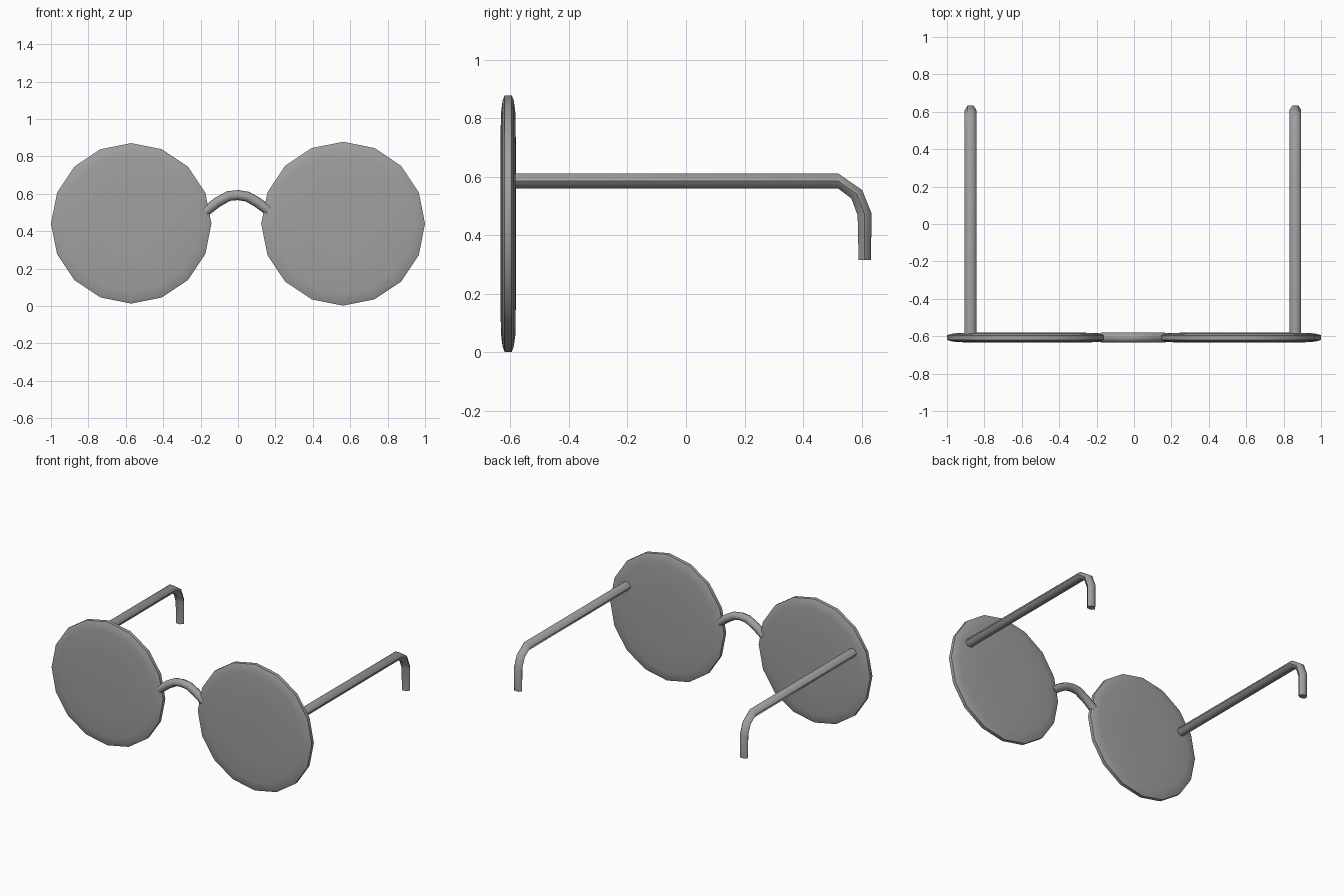
import bpy, bmesh, math
from mathutils import Vector

cube = bpy.data.objects.get("Cube")
if cube:
    bpy.data.objects.remove(cube, do_unlink=True)

grey = bpy.data.materials.new("mid_grey")
grey.use_nodes = True
colour = (0.35, 0.35, 0.35, 1)
grey.diffuse_color = colour
grey.node_tree.nodes["Principled BSDF"].inputs["Base Color"].default_value = colour

FRONT_Y = -0.607


def finish(bm, name, angle):
    bmesh.ops.recalc_face_normals(bm, faces=bm.faces)
    mesh = bpy.data.meshes.new(name)
    bm.to_mesh(mesh)
    bm.free()
    obj = bpy.data.objects.new(name, mesh)
    bpy.context.collection.objects.link(obj)
    mesh.materials.append(grey)
    bpy.ops.object.select_all(action='DESELECT')
    obj.select_set(True)
    bpy.context.view_layer.objects.active = obj
    bpy.ops.object.shade_smooth_by_angle(angle=math.radians(angle))


def skin(bm, rings):
    """Join vertex rings into a capped skin."""
    loops = [[bm.verts.new(p) for p in ring] for ring in rings]
    n = len(loops[0])
    for a, b in zip(loops, loops[1:]):
        for i in range(n):
            j = (i + 1) % n
            bm.faces.new((a[i], a[j], b[j], b[i]))
    bm.faces.new(loops[0])
    bm.faces.new(loops[-1])


def tube(name, path, side, sides, widths, depths):
    """Sweep a polygon along a flat path; side is normal to the path's plane."""
    pts = [Vector(p) for p in path]
    side = Vector(side)
    rings = []
    for k, p in enumerate(pts):
        tangent = (pts[min(k + 1, len(pts) - 1)] - pts[max(k - 1, 0)]).normalized()
        up = side.cross(tangent)
        angles = [math.tau * i / sides for i in range(sides)]
        rings.append([p + side * widths[k] * math.cos(a) + up * depths[k] * math.sin(a)
                      for a in angles])
    bm = bmesh.new()
    skin(bm, rings)
    finish(bm, name, 62)


def lens(name, x, z, radius):
    """Round lens with a thin bevelled edge and nearly flat faces."""
    half = [(0.4, 0.027), (0.86, 0.025), (0.96, 0.019), (1.0, 0.012)]
    profile = [(r, -t) for r, t in half] + [(r, t) for r, t in reversed(half)]
    rings = [[(x + radius * r * math.cos(math.tau * i / 16), FRONT_Y + y,
               z + radius * r * math.sin(math.tau * i / 16)) for i in range(16)]
             for r, y in profile]
    bm = bmesh.new()
    skin(bm, rings)
    finish(bm, name, 50)


# Lenses
lens("left_lens", 0.562, 0.44, 0.438)
lens("right_lens", -0.571, 0.442, 0.429)

# Temple arms with hooked ear tips
arm = [(-0.6, 0.585), (0.52, 0.585), (0.583, 0.54), (0.61, 0.47), (0.61, 0.315)]
for name, x in (("left_arm", 0.863), ("right_arm", -0.874)):
    tube(name, [(x, y, z) for y, z in arm], (1, 0, 0), 6,
         [0.031] * 5, [0.03, 0.029, 0.027, 0.028, 0.024])

# Arched nose bridge
arch = [(-0.175, 0.505), (-0.11, 0.555), (-0.05, 0.588), (0, 0.593),
        (0.05, 0.585), (0.1, 0.557), (0.165, 0.51)]
tube("nose_bridge", [(x, FRONT_Y, z) for x, z in arch], (0, 1, 0), 8,
     [0.027] * 7, [0.027] * 7)
